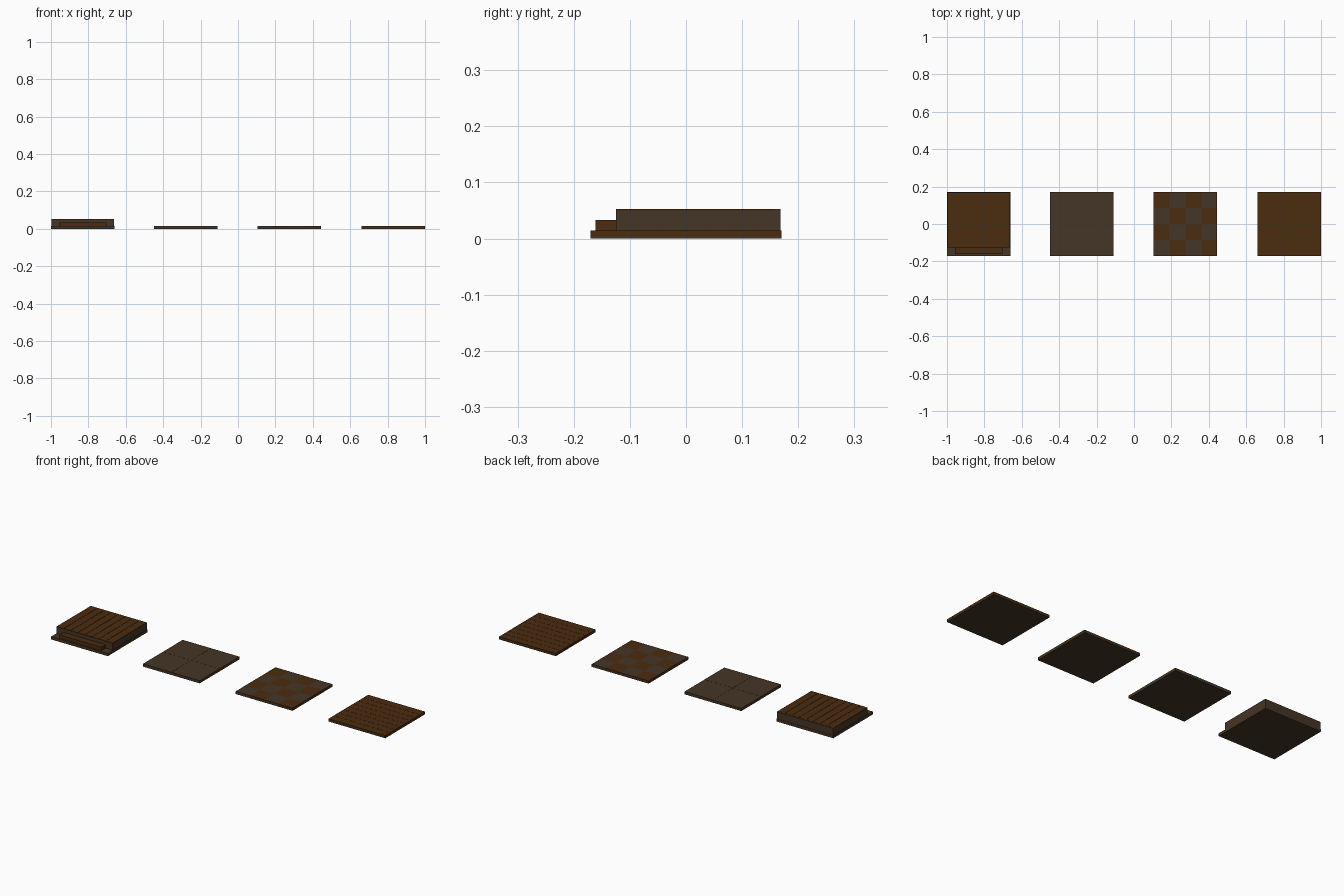
import bpy, bmesh

if "Cube" in bpy.data.objects:
    bpy.data.objects.remove(bpy.data.objects["Cube"])

def mat(name, c):
    m = bpy.data.materials.new(name)
    m.diffuse_color = (*c, 1)
    m.use_nodes = True
    m.node_tree.nodes["Principled BSDF"].inputs["Base Color"].default_value = m.diffuse_color
    return m

WOOD = mat("brown wood", (0.070, 0.025, 0.0045))
STONE = mat("grey brown stone", (0.060, 0.036, 0.019))
MATS = [WOOD, STONE]
W, S = 0, 1
H = 0.17          # half tile size
TOP = 0.0145      # top of the floor tiles

def add_box(bm, x0, x1, y0, y1, z0, z1, mi):
    r = bmesh.ops.create_cube(bm, size=1)["verts"]
    for v in r:
        v.co.x = x1 if v.co.x > 0 else x0
        v.co.y = y1 if v.co.y > 0 else y0
        v.co.z = z1 if v.co.z > 0 else z0
    for f in {f for v in r for f in v.link_faces}:
        f.material_index = mi

def make(name, boxes):
    bm = bmesh.new()
    for b in boxes:
        add_box(bm, *b)
    me = bpy.data.meshes.new(name)
    bm.to_mesh(me)
    bm.free()
    for m in MATS:
        me.materials.append(m)
    ob = bpy.data.objects.new(name, me)
    bpy.context.collection.objects.link(ob)
    return ob

def grid(x0, x1, y0, y1, nx, ny, z0, z1, rule, gap=0.0008):
    """Pieces laid in a grid with thin joints inside the outline."""
    dx, dy = (x1 - x0) / nx, (y1 - y0) / ny
    out = []
    for i in range(nx):
        for j in range(ny):
            out.append((x0 + i * dx + (gap if i else 0),
                        x0 + (i + 1) * dx - (gap if i < nx - 1 else 0),
                        y0 + j * dy + (gap if j else 0),
                        y0 + (j + 1) * dy - (gap if j < ny - 1 else 0),
                        z0, z1, rule(i, j)))
    return out

def base(name, cx, top):
    make(name, [(cx - H, cx + H, -H, H, 0, top, S)])

# raised porch: base slab, stone risers, wooden deck and step
c = -0.83
base("porch_base", c, TOP)
a, b = c - 0.168, c + 0.168
f, k, t = -0.125, 0.168, 0.012
make("porch_walls", [
    (a, b, f, f + t, TOP, 0.049, S),
    (a, b, k - t, k, TOP, 0.0525, S),
    (a, a + t, f + t, k - t, TOP, 0.049, S),
    (b - t, b, f + t, k - t, TOP, 0.049, S)])
make("porch_deck", grid(a, b, f, 0.160, 8, 1, 0.047, 0.053, lambda i, j: W)
     + [(a + t, b - t, f + t, k - t, TOP, 0.0515, W)])
make("porch_step", [(c - 0.126, c + 0.126, -0.161, f, TOP, 0.033, W)])

# plain stone floor tile of four slabs
c = -0.28
base("stone_tile_base", c, TOP - 0.001)
make("stone_slabs", grid(c - H, c + H, -H, H, 2, 2, 0.004, TOP, lambda i, j: S, 0.0004))

# checkered floor tile
c = 0.275
base("checker_tile_base", c, 0.004)
make("checker_squares", grid(c - H, c + H, -H, H, 4, 4, 0.004, TOP,
     lambda i, j: S if (i + j) % 2 == 0 else W, 0))

# wooden plank floor tile
c = 0.83
base("plank_tile_base", c, 0.004)
make("plank_bed", [(c - H + 0.001, c + H - 0.001, -H + 0.001, H - 0.001, 0.004, TOP - 0.001, W)])
make("planks", grid(c - H, c + H, -H, H, 1, 8, 0.004, TOP, lambda i, j: W, 0.0005))
